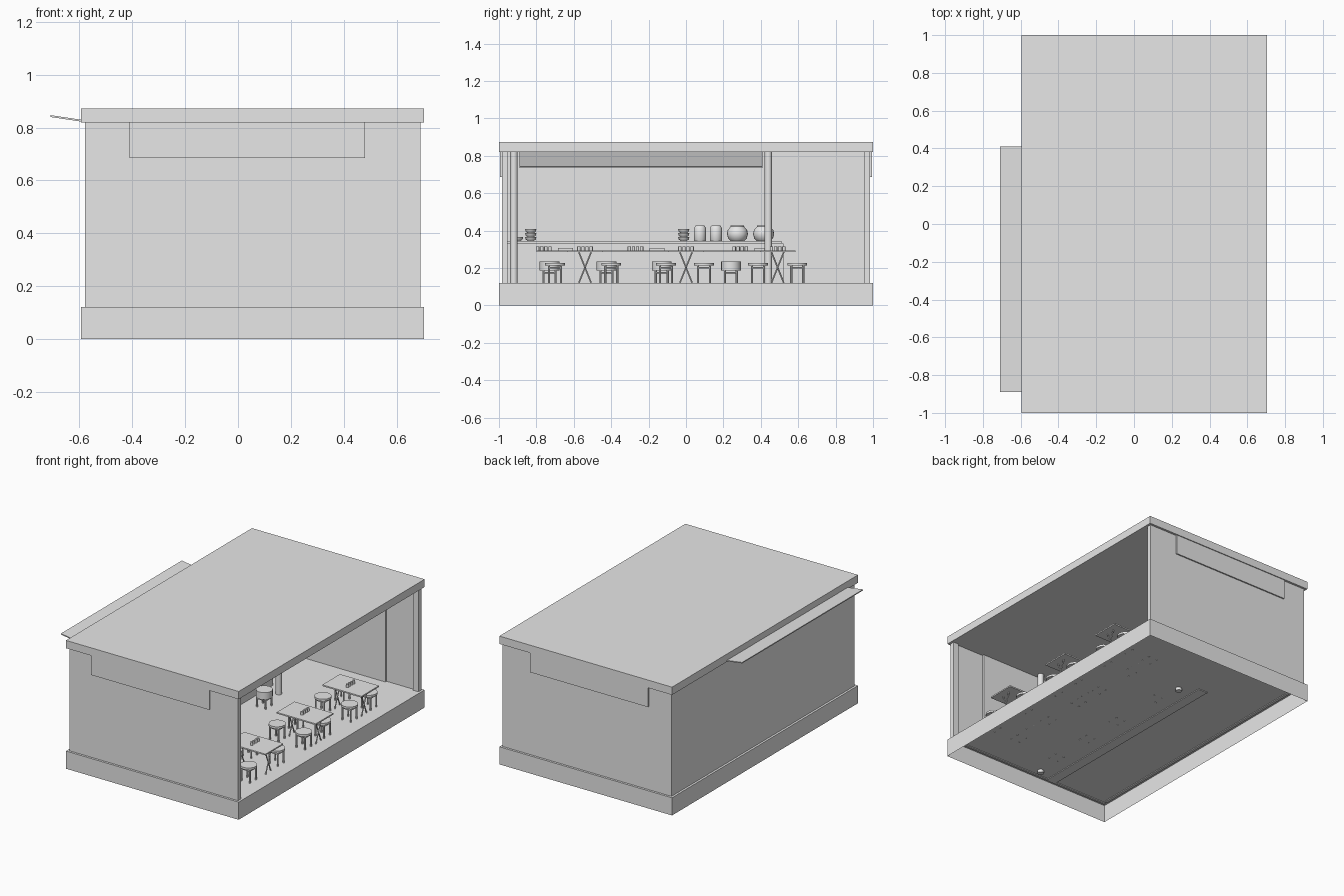
import bpy, bmesh, math
from mathutils import Vector, Matrix

old = bpy.data.objects.get("Cube")
if old:
    bpy.data.objects.remove(old, do_unlink=True)

grey = bpy.data.materials.new("plain_grey")
grey.use_nodes = True
grey.diffuse_color = (0.8, 0.8, 0.8, 1)
grey.node_tree.nodes["Principled BSDF"].inputs["Base Color"].default_value = (0.8, 0.8, 0.8, 1)


def finish(name, bm, smooth=False):
    mesh = bpy.data.meshes.new(name)
    bm.to_mesh(mesh)
    bm.free()
    mesh.materials.append(grey)
    obj = bpy.data.objects.new(name, mesh)
    bpy.context.collection.objects.link(obj)
    if smooth:
        bpy.ops.object.select_all(action='DESELECT')
        obj.select_set(True)
        bpy.context.view_layer.objects.active = obj
        bpy.ops.object.shade_smooth_by_angle(angle=math.radians(40))
    return obj


def add_box(bm, x, y, z):
    """Box from (min, max) pairs."""
    lo, hi = Vector((x[0], y[0], z[0])), Vector((x[1], y[1], z[1]))
    m = Matrix.Translation((lo + hi) / 2) @ Matrix.Diagonal((*(hi - lo), 1))
    return bmesh.ops.create_cube(bm, size=1, matrix=m)["verts"]


def box(name, x, y, z):
    bm = bmesh.new()
    add_box(bm, x, y, z)
    return finish(name, bm)


def add_rod(bm, a, b, r, sides=8):
    """Cylinder between two points."""
    a, b = Vector(a), Vector(b)
    d = b - a
    m = Matrix.Translation((a + b) / 2) @ d.to_track_quat('Z', 'Y').to_matrix().to_4x4()
    bmesh.ops.create_cone(bm, cap_ends=True, segments=sides, radius1=r, radius2=r,
                          depth=d.length, matrix=m)


def lathe(name, profile, places, sides=20):
    """Turn a (radius, height) profile and repeat it at each place."""
    bm = bmesh.new()
    for place in places:
        rings = [[bm.verts.new((place[0] + r * math.cos(math.tau * i / sides),
                                place[1] + r * math.sin(math.tau * i / sides),
                                place[2] + h)) for i in range(sides)]
                 for r, h in profile]
        for low, high in zip(rings, rings[1:]):
            for i in range(sides):
                j = (i + 1) % sides
                bm.faces.new((low[i], low[j], high[j], high[i]))
        bm.faces.new(rings[0][::-1])
        bm.faces.new(rings[-1])
    return finish(name, bm, True)


FLOOR = 0.12
CEIL = 0.82
X0, X1 = -0.595, 0.705

# Hollow plinth, open underneath, and the flat roof
bm = bmesh.new()
add_box(bm, (X0, X1), (-1, 1), (0, FLOOR))
bm.normal_update()
bmesh.ops.delete(bm, geom=[f for f in bm.faces if f.normal.z < -0.5], context='FACES')
finish("plinth", bm)
box("roof", (X0, X1), (-1, 1), (CEIL, 0.873))

# End walls with a fascia panel, thicker inner lining and corner post
for side, label in ((-1, "front"), (1, "back")):
    def span(a, b):
        return tuple(sorted((side * a, side * b)))
    box(label + "_wall", (-0.58, 0.69), span(0.968, 0.985), (FLOOR - 0.005, CEIL))
    box(label + "_wall_lining", (-0.58, 0.44), span(0.955, 0.968), (FLOOR, CEIL))
    box(label + "_corner_post", (0.65, 0.69), span(0.955, 0.968), (FLOOR, CEIL))
    box(label + "_fascia_panel", (-0.41, 0.48), span(0.985, 0.994), (0.685, CEIL))

# Closed long wall
box("left_out_wall", (-0.58, -0.56), (-0.955, 0.985), (FLOOR - 0.005, CEIL))

# Sloping canopy over the counter, passing out through the long wall
bm = bmesh.new()
for v in add_box(bm, (-0.71, 0), (-0.89, 0.41), (0.84, 0.847)):
    v.co.z -= (v.co.x + 0.71) * 0.148
finish("sloping_canopy", bm)

# Interior columns
bm = bmesh.new()
for y in (-0.92, 0.44):
    add_rod(bm, (0, y, FLOOR - 0.02), (0, y, CEIL), 0.02, 16)
finish("columns", bm, True)

# Serving counter
box("counter_body", (-0.17, -0.10), (-0.968, 0.52), (FLOOR - 0.005, 0.33))
box("counter_shelf", (-0.19, -0.08), (-0.955, 0.51), (0.33, 0.343))
box("counter_bar", (-0.10, 0.0), (-0.8, 0.52), (0.284, 0.292))

# Tables on crossed legs
TABLES = (-0.54, 0, 0.49)
TX = 0.505
for n, ty in enumerate(TABLES, 1):
    bm = bmesh.new()
    add_box(bm, (TX - 0.147, TX + 0.147), (ty - 0.095, ty + 0.095), (0.284, 0.293))
    for x in (TX - 0.1, TX + 0.1):
        for s in (-1, 1):
            add_rod(bm, (x + s * 0.004, ty - s * 0.033, FLOOR),
                    (x + s * 0.004, ty + s * 0.033, 0.285), 0.004)
    finish("table_%d" % n, bm)

# Condiment pots and small trays
bm = bmesh.new()
sets = [(TX, y) for y in TABLES] + [(-0.04, y) for y in (-0.76, -0.27, 0.29)]
for x, y in sets:
    for i in range(4):
        py = y + (i - 1.5) * 0.022
        add_rod(bm, (x, py, 0.292), (x, py, 0.315), 0.009, 10)
finish("condiment_pots", bm, True)
bm = bmesh.new()
for x, y in sets[3:]:
    add_box(bm, (x - 0.03, x + 0.03), (y + 0.075, y + 0.155), (0.292, 0.308))
finish("trays", bm)


def stool(name, x, y, top, thick, radius):
    bm = bmesh.new()
    add_rod(bm, (x, y, top - thick), (x, y, top), radius, 16)
    for i in range(4):
        a = math.tau * (i + 0.5) / 4
        dx, dy = math.cos(a) * radius * 0.85, math.sin(a) * radius * 0.85
        add_rod(bm, (x + dx, y + dy, FLOOR - 0.002), (x + dx, y + dy, top - thick / 2), 0.006)
    # Ring tying the legs
    for i in range(4):
        a, b = [math.tau * (i + k) / 4 for k in (0.5, 1.5)]
        r = radius * 0.85
        add_rod(bm, (x + math.cos(a) * r, y + math.sin(a) * r, top - thick - 0.012),
                (x + math.cos(b) * r, y + math.sin(b) * r, top - thick - 0.012), 0.004, 6)
    finish(name, bm, True)


# Table stools in pairs, then padded bar stools
count = 0
for y in (-0.7, -0.4, -0.107, 0.096, 0.385, 0.595):
    for x in (0.37, 0.57):
        count += 1
        stool("table_stool_%d" % count, x, y, 0.226, 0.014, 0.053)
for n, y in enumerate((-0.73, -0.425, -0.13, 0.24), 1):
    stool("bar_stool_%d" % n, 0.03, y, 0.235, 0.048, 0.053)

# Crockery standing on the counter shelf
CX, CZ = -0.13, 0.343
lathe("storage_jars", [(0.03, 0), (0.033, 0.005), (0.033, 0.068), (0.025, 0.082), (0.02, 0.084)],
      [(CX, 0.075, CZ), (CX, 0.16, CZ)])
lathe("round_pots", [(0.035, 0), (0.05, 0.015), (0.056, 0.038), (0.052, 0.06),
                     (0.036, 0.078), (0.036, 0.084)],
      [(CX, 0.275, CZ), (CX, 0.415, CZ)])
bowl = [(0.015, 0), (0.027, 0.01), (0.03, 0.022), (0.026, 0.022)]
stacks = [(CX, y, CZ + 0.021 * k) for y in (-0.012, -0.83) for k in range(3)]
lathe("stacked_bowls", bowl, stacks + [(CX, -0.9, CZ)])
